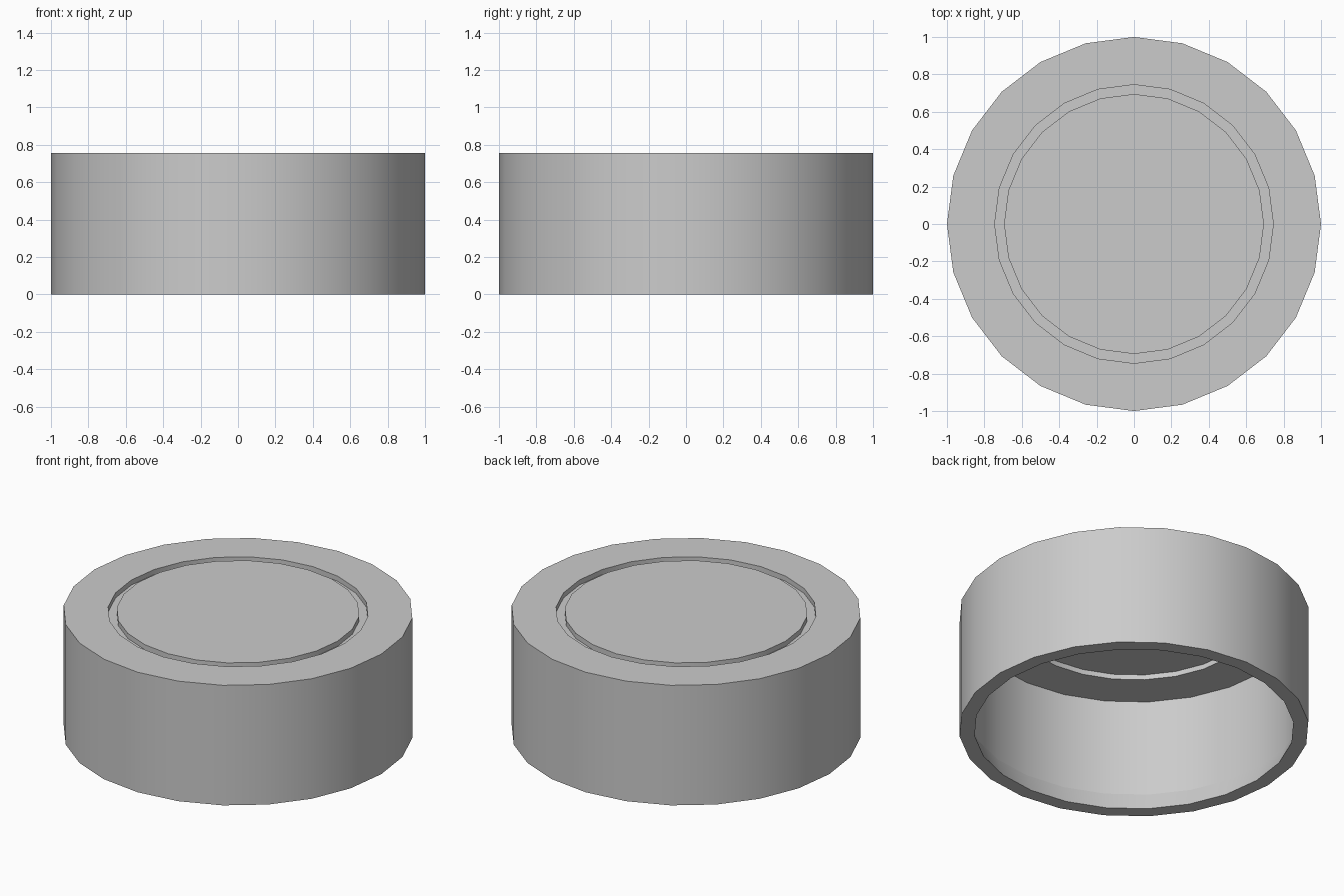
import bpy, bmesh, math

cube = bpy.data.objects.get("Cube")
if cube:
    bpy.data.objects.remove(cube, do_unlink=True)

SIDES = 24
TOP, CEILING = 0.757, 0.725

grey = bpy.data.materials.new("light_grey")
grey.use_nodes = True
colour = (0.6, 0.6, 0.6, 1)
grey.diffuse_color = colour
grey.node_tree.nodes["Principled BSDF"].inputs["Base Color"].default_value = colour


def ring(bm, radius, z):
    """One polygon loop of the turned profile."""
    step = 2 * math.pi / SIDES
    return [bm.verts.new((radius * math.cos(i * step), radius * math.sin(i * step), z))
            for i in range(SIDES)]


def bridge(bm, a, b):
    for i in range(SIDES):
        j = (i + 1) % SIDES
        bm.faces.new((a[i], b[i], b[j], a[j]))


# Profile from the centre panel, across the groove, down the skirt and back inside
profile = [
    (0.695, TOP), (0.695, CEILING),      # raised centre panel
    (0.745, CEILING), (0.745, TOP),      # groove
    (1.0, TOP), (1.0, 0.0),              # rim and outer skirt
    (0.914, 0.0), (0.95, 0.114),         # inner snap lip
    (0.95, CEILING),                     # inner wall
]
bm = bmesh.new()
rings = [ring(bm, r, z) for r, z in profile]
bm.faces.new(rings[0])
for a, b in zip(rings, rings[1:]):
    bridge(bm, a, b)
bridge(bm, rings[-1], rings[2])          # underside of the rim meets the groove floor

mesh = bpy.data.meshes.new("lid")
bm.to_mesh(mesh)
bm.free()
mesh.materials.append(grey)
lid = bpy.data.objects.new("lid", mesh)
bpy.context.collection.objects.link(lid)

# Smooth round walls, crisp rims
bpy.ops.object.select_all(action="DESELECT")
lid.select_set(True)
bpy.context.view_layer.objects.active = lid
bpy.ops.object.shade_smooth_by_angle(angle=math.radians(16.5))
